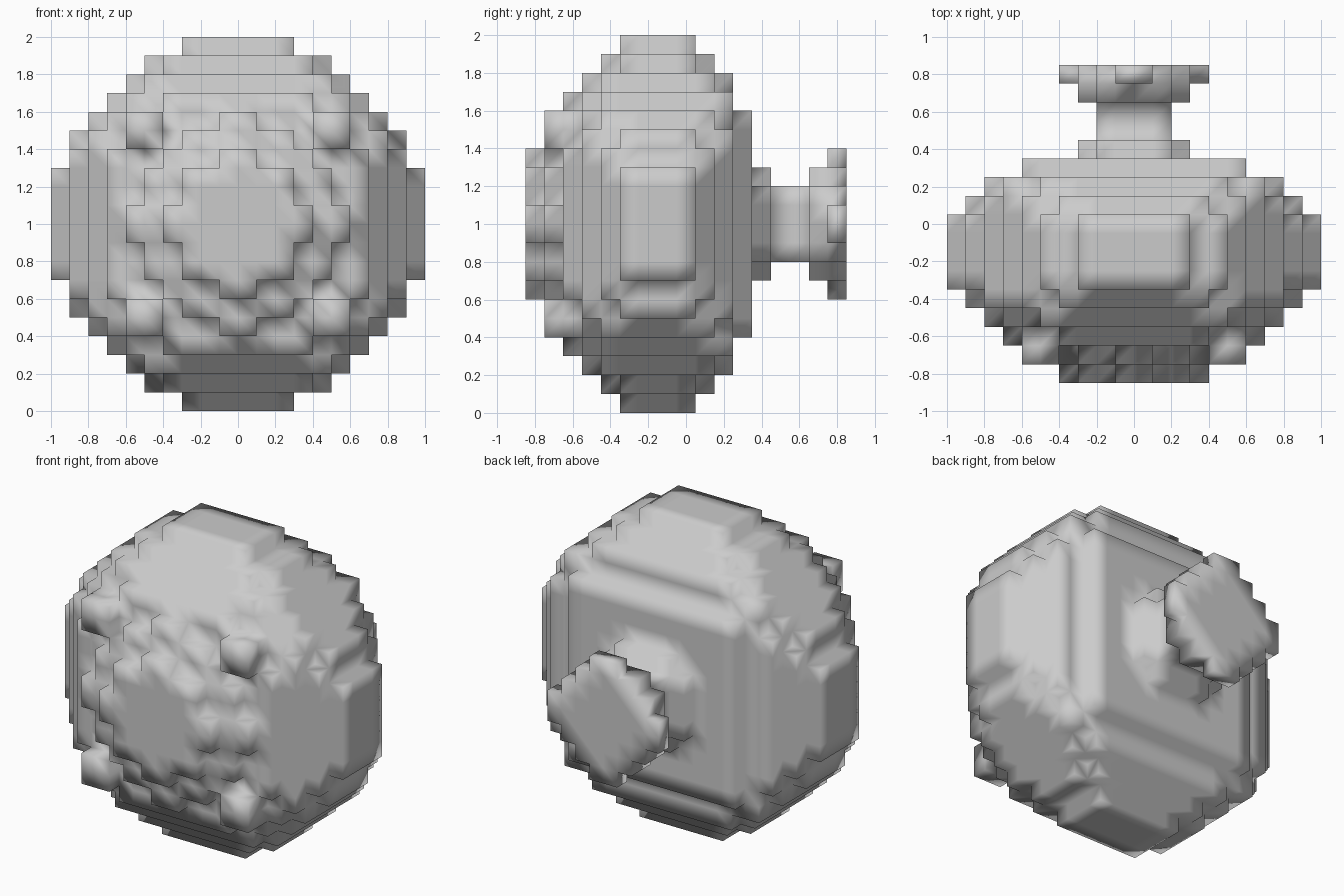
import bpy, bmesh
from mathutils import Vector

if "Cube" in bpy.data.objects:
    bpy.data.objects.remove(bpy.data.objects["Cube"])

S = 0.1          # block size
Y0 = -0.85       # front-most plane


def disc(rows):
    """Quarter profile (half-width per row) -> set of quarter cells."""
    return {(c, r) for r, w in enumerate(rows) for c in range(w)}


def build(name, layers):
    """layers: list of (layer index, quarter cells); mirrored in x and z."""
    cells = set()
    for k, quarter in layers:
        for c, r in quarter:
            for x in (c, -1 - c):
                for z in (r, -1 - r):
                    cells.add((x, k, z))
    bm = bmesh.new()
    verts = {}

    def vert(p):
        if p not in verts:
            verts[p] = bm.verts.new((p[0] * S, Y0 + p[1] * S, 1 + p[2] * S))
        return verts[p]

    # only the outer skin of the stacked blocks
    for cell in cells:
        for axis in range(3):
            for side in (0, 1):
                n = list(cell)
                n[axis] += 1 if side else -1
                if tuple(n) in cells:
                    continue
                u, v = (axis + 1) % 3, (axis + 2) % 3
                quad = []
                for a, b in ((0, 0), (1, 0), (1, 1), (0, 1)):
                    p = list(cell)
                    p[axis] += side
                    p[u] += a
                    p[v] += b
                    quad.append(vert(tuple(p)))
                if not side:
                    quad.reverse()
                bm.faces.new(quad)
    # merge flat neighbours into large faces
    bmesh.ops.dissolve_limit(bm, angle_limit=0.01, verts=bm.verts[:], edges=bm.edges[:])
    for f in bm.faces:
        f.smooth = True
    me = bpy.data.meshes.new(name)
    bm.to_mesh(me)
    bm.free()
    ob = bpy.data.objects.new(name, me)
    bpy.context.collection.objects.link(ob)
    return ob


# round body: stepped discs from front to back
d20 = disc([10, 10, 10, 9, 9, 8, 7, 6, 5, 3])
d18 = disc([9, 9, 9, 9, 8, 8, 7, 6, 4])
d16 = disc([8, 8, 8, 8, 8, 7, 6, 5])
d16_back = disc([8, 8, 8, 8, 8, 7, 7, 5])
d14 = disc([7, 7, 7, 7, 6, 6, 4])
corner_block = {(4, 4), (5, 4), (4, 5), (5, 5)}
d12 = disc([6, 5, 5, 4, 3, 1]) | corner_block
d8 = disc([4, 3, 3, 1])
back = disc([6] * 6)

# rear stem with a collar and a flared cap
collar = disc([3, 3, 2])
rod = disc([2, 2])
cap = disc([4, 3, 2, 1])

front_to_back = [d8, d12, d14, d16, d18, d20, d20, d20, d20, d18, d16_back, back,
                 collar, rod, rod, collar, cap]
build("round_body_with_stem", list(enumerate(front_to_back)))
